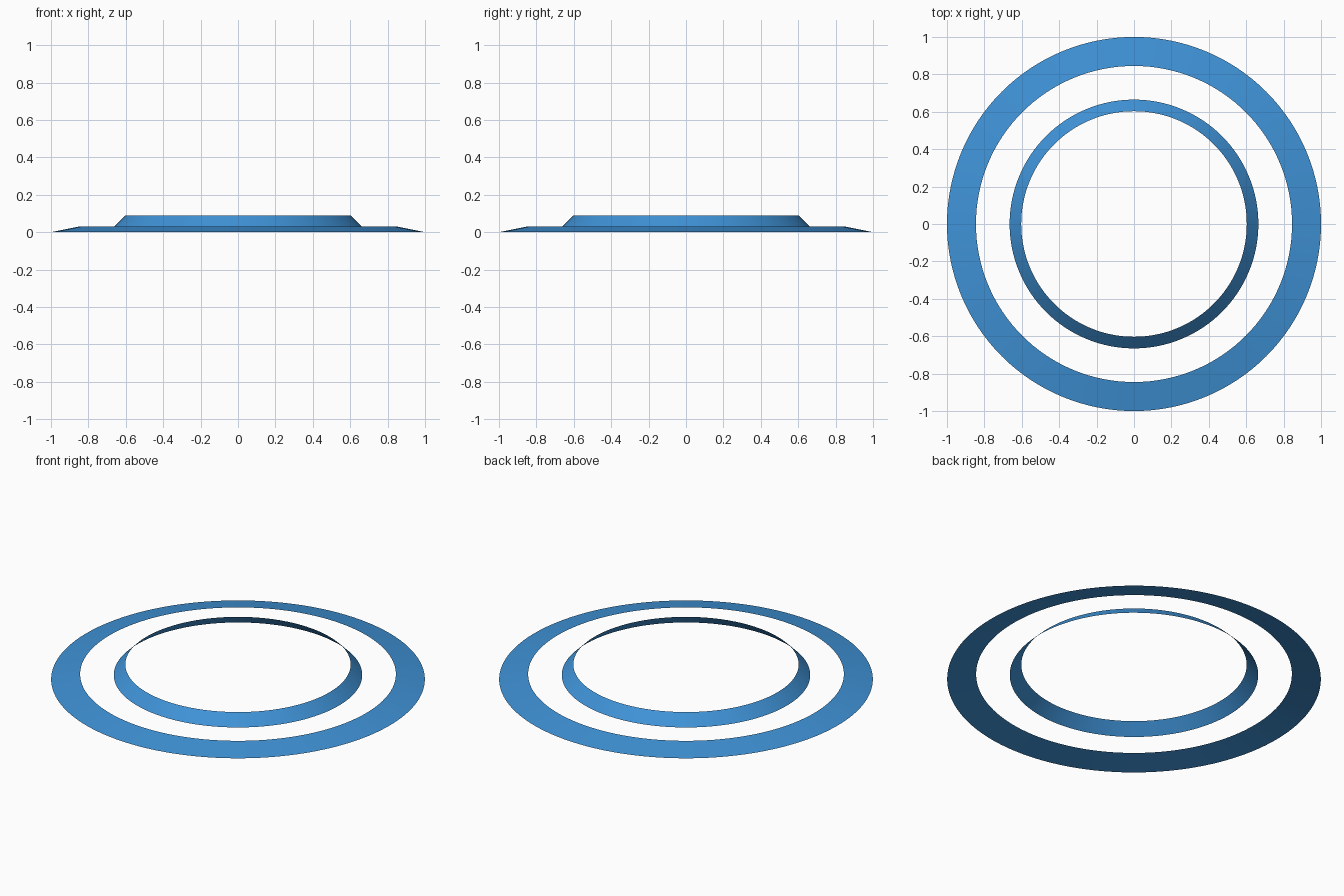
import bpy
import bmesh
import math

if "Cube" in bpy.data.objects:
    bpy.data.objects.remove(bpy.data.objects["Cube"])

SIDES = 128

# Shared blue finish
blue = bpy.data.materials.new("blue")
blue.diffuse_color = (0.05, 0.29, 0.68, 1)
blue.use_nodes = True
blue.node_tree.nodes["Principled BSDF"].inputs["Base Color"].default_value = blue.diffuse_color


def conical_band(name, lower, upper):
    """Open sloped ring between two (radius, height) circles."""
    bm = bmesh.new()
    rings = []
    for radius, z in (lower, upper):
        rings.append([bm.verts.new((radius * math.cos(2 * math.pi * i / SIDES),
                                    radius * math.sin(2 * math.pi * i / SIDES), z))
                      for i in range(SIDES)])
    low, high = rings
    for i in range(SIDES):
        j = (i + 1) % SIDES
        bm.faces.new((low[i], low[j], high[j], high[i])).smooth = True
    mesh = bpy.data.meshes.new(name)
    bm.to_mesh(mesh)
    bm.free()
    mesh.materials.append(blue)
    obj = bpy.data.objects.new(name, mesh)
    bpy.context.collection.objects.link(obj)
    return obj


# Wide, shallow outer rim
conical_band("outer_rim", (1.0, 0.0), (0.845, 0.031))
# Narrow, steeper raised inner collar
conical_band("inner_collar", (0.665, 0.026), (0.603, 0.088))
